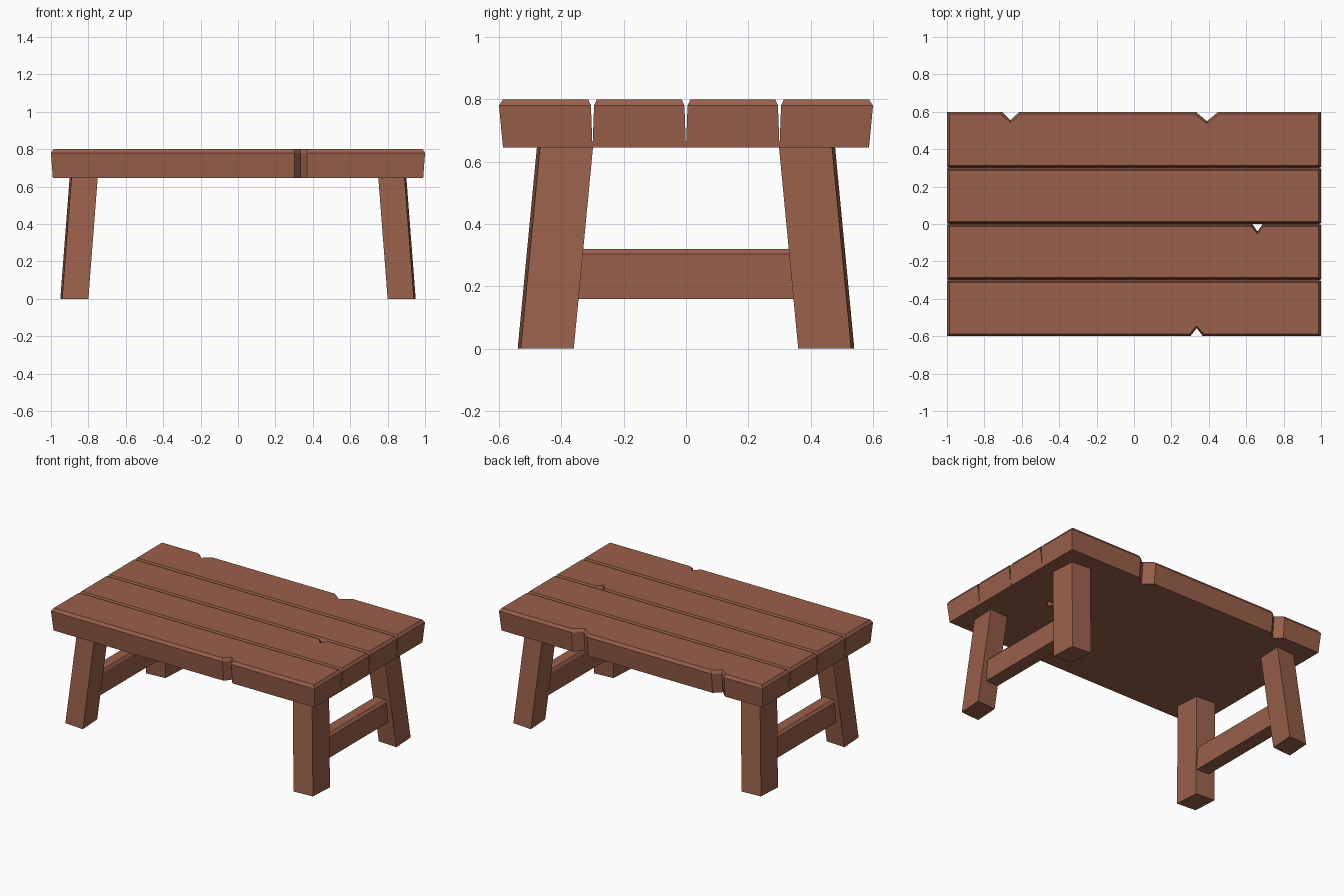
import bpy, bmesh

if "Cube" in bpy.data.objects:
    bpy.data.objects.remove(bpy.data.objects["Cube"])

wood = bpy.data.materials.new("brown wood")
wood.diffuse_color = (0.32, 0.115, 0.07, 1)
wood.use_nodes = True
wood.node_tree.nodes["Principled BSDF"].inputs["Base Color"].default_value = wood.diffuse_color


def loft(name, rings):
    """Skin a stack of equal-length rings and cap both ends."""
    bm = bmesh.new()
    vs = [[bm.verts.new(p) for p in r] for r in rings]
    n = len(rings[0])
    for a, b in zip(vs, vs[1:]):
        for i in range(n):
            j = (i + 1) % n
            bm.faces.new((a[i], a[j], b[j], b[i]))
    bm.faces.new(vs[0][::-1])
    bm.faces.new(vs[-1])
    bmesh.ops.recalc_face_normals(bm, faces=bm.faces)
    me = bpy.data.meshes.new(name)
    bm.to_mesh(me)
    bm.free()
    me.materials.append(wood)
    ob = bpy.data.objects.new(name, me)
    bpy.context.collection.objects.link(ob)
    return ob


def plank_ring(z, hx, y0, y1, front, back, grow):
    """Plank outline with V notches (x, half width, depth) in its long edges."""
    pts = [(-hx, y0)]
    for x, w, d in sorted(front):
        pts += [(x - w - grow, y0), (x, y0 + d), (x + w + grow, y0)]
    pts += [(hx, y0), (hx, y1)]
    for x, w, d in sorted(back, reverse=True):
        pts += [(x + w + grow, y1), (x, y1 - d), (x - w - grow, y1)]
    pts += [(-hx, y1)]
    return [(x, y, z) for x, y in pts]


# Table top: four planks, tapering, with chamfered upper edges and chips
chips = {
    0: ([(0.335, 0.033, 0.043)], []),
    1: ([], [(0.66, 0.028, 0.04)]),
    3: ([], [(-0.66, 0.047, 0.045), (0.39, 0.06, 0.05)]),
}
for i in range(4):
    y0 = -0.6 + 0.3 * i
    y1 = y0 + 0.3
    front, back = chips.get(i, ([], []))
    rings = []
    for z, hx, inner, outer, grow in ((0.645, 0.99, 0.0, 0.013, 0),
                                      (0.78, 1.0, 0.005, 0.0, 0),
                                      (0.80, 0.987, 0.014, 0.013, 0.005)):
        a = y0 + (outer if i == 0 else inner)
        b = y1 - (outer if i == 3 else inner)
        rings.append(plank_ring(z, hx, a, b, front, back, grow))
    loft(f"plank_{i + 1}", rings)

# Four splayed legs with slightly skewed sections, and two stretchers
section = [(0.94, 0.53), (0.95, 0.36), (0.81, 0.37), (0.80, 0.54)]
for sx, side in ((-1, "left"), (1, "right")):
    for sy, end in ((-1, "front"), (1, "back")):
        loft(f"{end}_{side}_leg",
             [[(sx * (x - 0.05 * t), sy * (y - 0.062 * t), 0.65 * t)
               for x, y in section] for t in (0, 1)])
    # Stretcher profile in x-z with chamfered top edges
    profile = [(0.80, 0.16), (0.895, 0.16), (0.895, 0.303),
               (0.88, 0.32), (0.81, 0.32), (0.80, 0.303)]
    loft(f"{side}_stretcher",
         [[(sx * x, y, z) for x, z in profile] for y in (-0.39, 0.39)])
